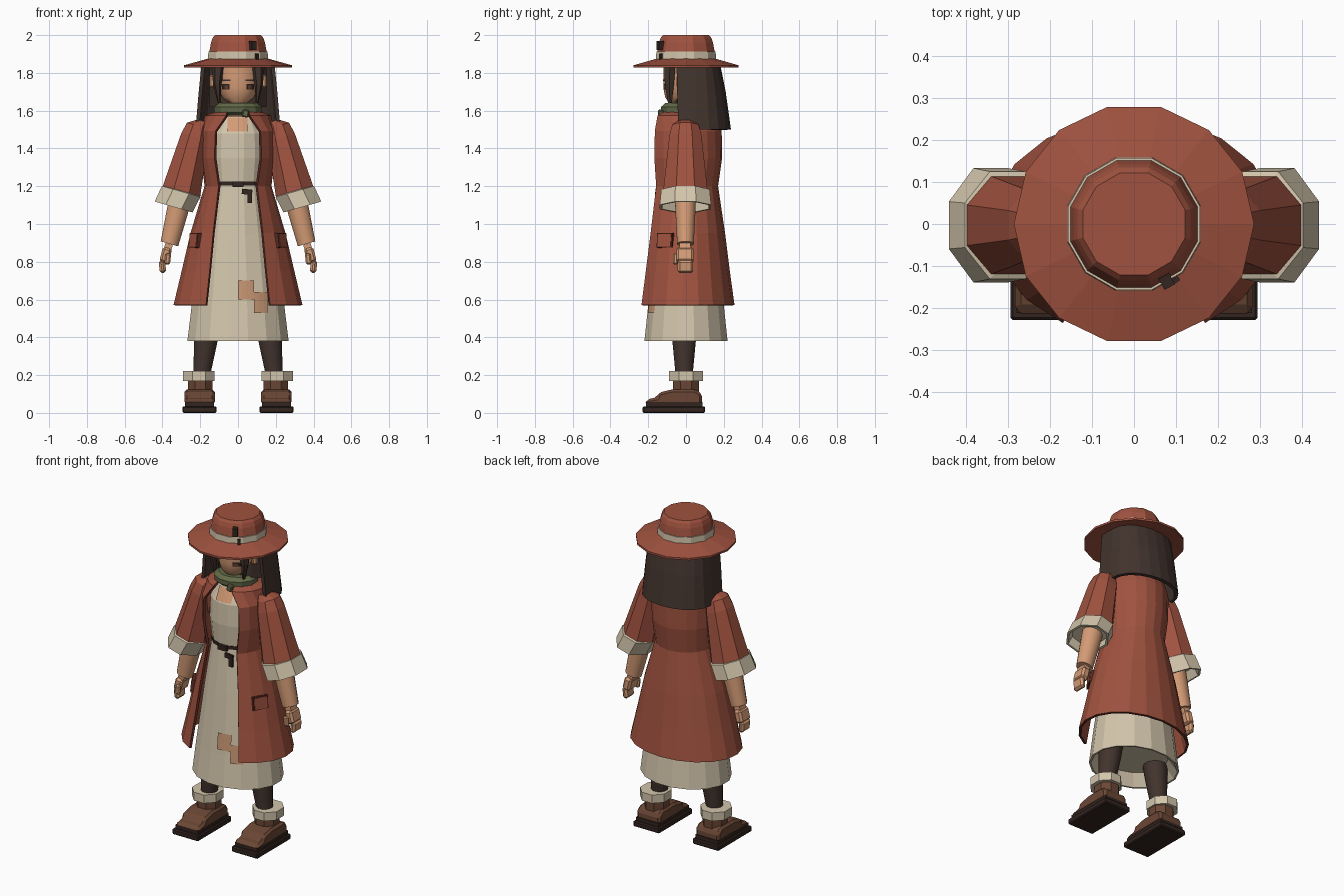
import bpy, bmesh, math
from mathutils import Vector, Matrix

if "Cube" in bpy.data.objects:
    bpy.data.objects.remove(bpy.data.objects["Cube"])


def colour(name, rgb):
    m = bpy.data.materials.new(name)
    m.diffuse_color = (*rgb, 1)
    m.use_nodes = True
    m.node_tree.nodes["Principled BSDF"].inputs["Base Color"].default_value = m.diffuse_color
    return m


RED = colour("rust_cloth", (0.35, 0.085, 0.05))
MAROON = colour("dark_trim", (0.11, 0.025, 0.017))
CREAM = colour("cream_linen", (0.65, 0.56, 0.41))
HAIR = colour("dark_hair", (0.055, 0.034, 0.027))
SKIN = colour("skin", (0.66, 0.33, 0.18))
TAN = colour("tan_patch", (0.56, 0.30, 0.17))
GREEN = colour("olive_scarf", (0.125, 0.145, 0.065))
LEATHER = colour("brown_leather", (0.145, 0.062, 0.035))
DARK = colour("dark_leather", (0.032, 0.018, 0.014))


def finish(name, bm, mat, smooth=False):
    bmesh.ops.recalc_face_normals(bm, faces=bm.faces)
    me = bpy.data.meshes.new(name)
    bm.to_mesh(me)
    bm.free()
    me.materials.append(mat)
    ob = bpy.data.objects.new(name, me)
    bpy.context.collection.objects.link(ob)
    if smooth:
        bpy.context.view_layer.objects.active = ob
        ob.select_set(True)
        bpy.ops.object.shade_smooth_by_angle(angle=math.radians(50))
        ob.select_set(False)
    return ob


def loft(name, rings, mat, closed=True, caps=True, smooth=False):
    """Skin a list of equal-length point rings."""
    bm = bmesh.new()
    rows = [[bm.verts.new(p) for p in r] for r in rings]
    n = len(rows[0])
    for a, b in zip(rows, rows[1:]):
        for i in range(n if closed else n - 1):
            j = (i + 1) % n
            bm.faces.new((a[i], a[j], b[j], b[i]))
    if caps:
        bm.faces.new(rows[0])
        bm.faces.new(rows[-1])
    return finish(name, bm, mat, smooth)


def ring(cx, cy, z, rx, ry, n, tilt=0.0):
    """Polygon ring with flat sides facing front and back; tilt swings it about y."""
    k = 1 / math.cos(math.pi / n)
    pts = []
    for i in range(n):
        a = math.pi * (2 * i + 1) / n + math.pi / 2
        u, v = rx * k * math.cos(a), ry * k * math.sin(a)
        pts.append((cx + u * math.cos(tilt), cy + v, z + u * math.sin(tilt)))
    return pts


def box(name, c, size, mat, ry=0.0, rz=0.0, bevel=0.0):
    bm = bmesh.new()
    m = (Matrix.Translation(c) @ Matrix.Rotation(rz, 4, 'Z') @ Matrix.Rotation(ry, 4, 'Y')
         @ Matrix.Diagonal((*size, 1)))
    bmesh.ops.create_cube(bm, size=1, matrix=m)
    ob = finish(name, bm, mat)
    if bevel:
        add_bevel(ob, bevel)
    return ob


def add_bevel(ob, w):
    b = ob.modifiers.new("bevel", 'BEVEL')
    b.width, b.segments = w, 1


def patch(name, prof, x0, x1, z0, z1, mat, lift=0.005):
    """Thin sheet lying on the front of a lofted body; prof rows are (z, rx, ry, cy)."""
    rows = []
    for i in range(3):
        z = z0 + (z1 - z0) * i / 2
        for a, b in zip(prof, prof[1:]):
            if min(a[0], b[0]) <= z <= max(a[0], b[0]):
                t = (z - a[0]) / (b[0] - a[0])
                rx, ry, cy = (a[k] + (b[k] - a[k]) * t for k in (1, 2, 3))
                break
        xs = [x0 + (x1 - x0) * j / 4 for j in range(5)]
        rows.append([(x, cy - 1.02 * ry * math.sqrt(1 - (x / (rx * 1.02)) ** 2) - lift, z) for x in xs])
    return loft(name, rows, mat, closed=False, caps=False)


# Hat: brim, crown, band and a dark clip
loft("hat_brim", [ring(0, 0, z, r, r, 14) for z, r in
                  [(1.85, .13), (1.828, .279), (1.84, .279), (1.877, .15)]], RED)
loft("hat_crown", [ring(0, 0, z, r, r, 12) for z, r in
                   [(1.85, .152), (1.91, .152), (1.96, .143), (1.985, .134), (2.0, .122)]], RED)
loft("hat_band", [ring(0, 0, z, r, r, 12) for z, r in [(1.868, .159), (1.912, .157)]], CREAM)
box("hat_clip", (.078, -.137, 1.945), (.028, .03, .05), DARK, rz=.5)
box("band_clip", (.1, -.133, 1.885), (.016, .012, .035), DARK, rz=.6)

# Head, neck and face
head = [(1.635, .04, .035, -.05), (1.67, .082, .08, -.03), (1.72, .108, .108, -.012),
        (1.78, .122, .12, 0), (1.86, .12, .12, 0)]
loft("head", [ring(0, c, z, a, b, 16) for z, a, b, c in head], SKIN, smooth=True)
loft("neck", [ring(0, 0, z, .055, .055, 10) for z in (1.52, 1.68)], SKIN, smooth=True)
for s in (-1, 1):
    box("ear", (s * .137, -.03, 1.755), (.03, .04, .07), SKIN, bevel=.01)
    patch("eye", head, s * .065 - .021, s * .065 + .021, 1.712, 1.74, DARK)
    patch("iris", head, s * .062 - .01, s * .062 + .01, 1.714, 1.732, LEATHER, .008)
    patch("brow", head, s * .065 - .025, s * .065 + .025, 1.757, 1.766, HAIR)
    # Tapered lock framing the face
    loft("side_lock", [ring(s * x, y, z, a, b, 6) for x, y, z, a, b in
                       [(.105, -.085, 1.85, .032, .03), (.11, -.088, 1.74, .019, .024),
                        (.1, -.085, 1.64, .006, .01)]], HAIR)

# Long hair curtain, open at the face
hair = []
for z, rx, back, front in [(1.85, .183, .17, -.05), (1.7, .198, .2, -.047), (1.5, .215, .228, -.04)]:
    row = [(-rx, front, z)]
    for i in range(11):
        a = math.pi * i / 10
        row.append((-rx * math.cos(a), .05 + (back - .05) * math.sin(a) ** .8, z))
    hair.append(row + [(rx, front, z)])
curtain = loft("hair_curtain", hair, HAIR, closed=False, caps=False)
curtain.modifiers.new("thick", 'SOLIDIFY').thickness = .02
curtain.modifiers["thick"].offset = 0
loft("hair_cap", [ring(0, .05, z, .15, .11, 12) for z in (1.62, 1.85)], HAIR)

# Scarf and its knot
loft("scarf", [ring(0, -.015, z, a, b, 12) for z, a, b in
               [(1.575, .1, .095), (1.59, .125, .115), (1.62, .128, .117), (1.64, .1, .095)]], GREEN)
box("scarf_knot", (.04, -.133, 1.585), (.035, .03, .04), GREEN, ry=.2, bevel=.006)

# Dress with neckline, belt and mending patches
dress = [(.38, .268, .22, 0), (.57, .245, .2, 0), (.95, .19, .165, 0), (1.22, .145, .14, 0),
         (1.35, .16, .15, 0), (1.48, .155, .145, 0), (1.57, .11, .105, 0)]
loft("dress", [ring(0, c, .45, .2, .17, 16) for c in (0,)] +
     [ring(0, 0, .38, .258, .21, 16)] +
     [ring(0, c, z, a, b, 16) for z, a, b, c in dress], CREAM)
patch("neckline", dress, -.055, .05, 1.49, 1.565, SKIN)
patch("skirt_patch_upper", dress, 0, .085, .6, .7, TAN)
patch("skirt_patch_lower", dress, .085, .155, .53, .64, TAN)
loft("belt", [ring(0, 0, z, .148, .145, 16) for z in (1.205, 1.225)], DARK)
box("belt_buckle", (0, -.15, 1.21), (.06, .02, .03), DARK)
box("belt_strap", (.048, -.156, 1.17), (.055, .012, .028), DARK, ry=.1)
box("belt_strap_end", (.062, -.158, 1.14), (.025, .012, .06), DARK)

# Open coat: rows are z, half width, front depth, back depth, half opening
coat = []
for z, rx, yf, yb, op in [(1.595, .1, .1, .1, .055), (1.57, .172, .147, .16, .06),
                          (1.49, .19, .16, .182, .115), (1.35, .187, .163, .184, .12),
                          (1.2, .17, .153, .163, .098), (.95, .245, .182, .2, .128),
                          (.75, .292, .207, .225, .147), (.57, .335, .23, .25, .166)]:
    a0 = math.asin(op / rx)
    row = []
    for i in range(17):
        a = a0 + (2 * math.pi - 2 * a0) * i / 16
        c = math.cos(a)
        row.append((rx * math.sin(a), -c * (yf / math.cos(a0) if c > 0 else yb), z))
    coat.append(row)
body = loft("coat", coat, RED, closed=False, caps=False)
body.data.materials.append(MAROON)
sol = body.modifiers.new("thick", 'SOLIDIFY')
sol.thickness, sol.offset, sol.material_offset_rim = .014, 0, 1

TILT = .28
for s in (-1, 1):
    def limb(name, stations, n, mat, **kw):
        return loft(name, [ring(s * x, -.003, z, a, b, n, s * TILT) for x, z, a, b in stations], mat, **kw)

    # Coat pocket with dark border
    for nm, d, w, m in (("pocket_border", 0, .092, MAROON), ("pocket", .003, .08, RED)):
        box(nm, (s * (.226 + d), -.108 - d * .6, .913), (.024, w, w * .85), m, ry=-s * .1, rz=-s * .5)

    # Sleeve, turned-back cuff, forearm
    limb("sleeve", [(.185, 1.545, .03, .04), (.212, 1.52, .06, .07), (.228, 1.46, .075, .085),
                    (.30, 1.17, .103, .117)], 8, RED)
    limb("sleeve_cuff", [(.28, 1.18, .07, .09), (.301, 1.172, .106, .128), (.341, 1.09, .104, .136),
                         (.341, 1.09, .092, .124), (.32, 1.14, .088, .115)], 8, CREAM)
    limb("forearm", [(.29, 1.2, .062, .058), (.325, 1.05, .056, .052), (.363, .895, .048, .044)],
         12, SKIN, smooth=True)

    # Hand
    box("wrist", (s * .37, -.005, .875), (.04, .06, .04), SKIN, ry=-s * TILT)
    box("palm", (s * .383, -.005, .835), (.05, .092, .08), SKIN, ry=-s * .25, bevel=.012)
    box("fingers", (s * .4, -.003, .775), (.034, .082, .07), SKIN, ry=s * .1, bevel=.012)
    box("thumb", (s * .372, -.056, .815), (.03, .026, .06), SKIN, ry=-s * .1, bevel=.008)

    # Leg
    loft("leg", [ring(s * x, -.01, z, r, r, 12) for x, z, r in
                 [(.155, .55, .075), (.17, .38, .062), (.192, .2, .045)]], HAIR, smooth=True)

    # Boot: fluffy collar, shaft, stepped foot and sole
    loft("boot_collar", [ring(s * .207, 0, z, .083, .089, 8) for z in (.17, .222)], CREAM)
    loft("boot_shaft", [ring(s * .2, 0, z, .066, .07, 8) for z in (.04, .175)], LEATHER)
    side = [(.085, .045), (.085, .1), (.05, .125), (-.07, .125), (-.145, .107), (-.155, .082),
            (-.205, .072), (-.22, .045)]
    foot = loft("boot_foot", [[(s * .203 + dx, y, z) for y, z in side] for dx in (-.08, .08)], LEATHER)
    add_bevel(foot, .014)
    box("boot_welt", (s * .204, -.062, .042), (.155, .3, .03), DARK)
    box("boot_sole", (s * .204, -.064, .0175), (.18, .33, .035), DARK, bevel=.006)
